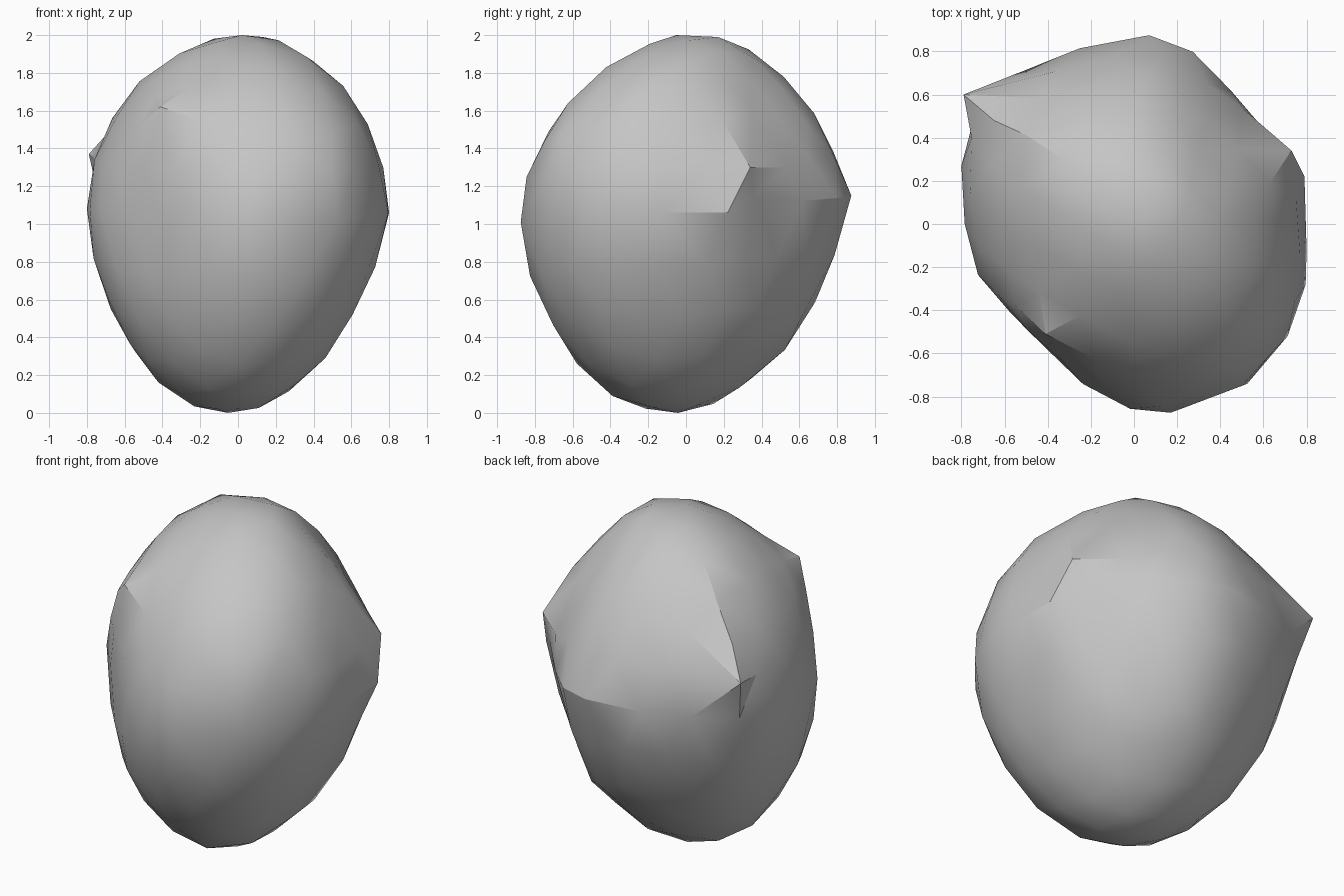
import bpy
import bmesh
import math
from mathutils import Vector

cube = bpy.data.objects.get("Cube")
if cube:
    bpy.data.objects.remove(cube, do_unlink=True)

# Plan outline of the boulder at its widest level
outline = [(0.78, 0.0), (0.78, 0.2), (0.69, 0.36), (0.49, 0.55), (0.27, 0.79),
           (0.07, 0.88), (-0.2, 0.83), (-0.45, 0.73), (-0.69, 0.59), (-0.77, 0.42),
           (-0.8, 0.27), (-0.78, -0.02), (-0.66, -0.35), (-0.55, -0.55),
           (-0.35, -0.67), (-0.04, -0.84), (0.17, -0.88), (0.48, -0.78),
           (0.65, -0.63), (0.76, -0.4), (0.8, -0.12)]
polar = sorted((math.atan2(y, x) % math.tau, math.hypot(x, y)) for x, y in outline)
polar = [(polar[-1][0] - math.tau, polar[-1][1])] + polar + [(polar[0][0] + math.tau, polar[0][1])]


def plan_radius(angle):
    angle %= math.tau
    for (a0, r0), (a1, r1) in zip(polar, polar[1:]):
        if a0 <= angle <= a1:
            return r0 + (r1 - r0) * (angle - a0) / max(a1 - a0, 1e-6)
    return polar[0][1]


def shape_point(n):
    """Turn a point of the unit sphere into a point of the lopsided egg."""
    angle = math.atan2(n.y, n.x)
    reach = plan_radius(angle)
    if n.z < 0:
        reach *= 1 - 0.09 * min(1, -1.5 * n.z)
    else:
        # The upper back slopes away
        back = 0.8 * math.sin(angle) + 0.45 * math.cos(angle)
        reach *= 1 - 0.33 * n.z * max(0, back)
    x, y = n.x * reach, n.y * reach
    z = 1.08 + n.z * (0.92 if n.z > 0 else 1.08) + 0.07 * y
    x += 0.05 * (z - 1.08)
    y += 0.04 * (z - 1.08)
    # Worn flat side
    excess = -0.69 - (x + y) / math.sqrt(2)
    if excess > 0:
        x += 0.65 * excess
        y += 0.65 * excess
    return Vector((x, y, z))


placed = set()


def pull(bm, target, spread):
    """Drag the nearest free vertex to a target, with a soft falloff around it."""
    target = Vector(target)
    free = [v for v in bm.verts if v not in placed]
    nearest = min(free, key=lambda v: (v.co - target).length)
    start = nearest.co.copy()
    placed.add(nearest)
    for v in free:
        v.co += (target - start) * math.exp(-((v.co - start).length / spread) ** 2)


bm = bmesh.new()
bmesh.ops.create_icosphere(bm, subdivisions=3, radius=1)
for v in bm.verts:
    v.co = shape_point(v.co.normalized())

pulls = [
    # Widest points and blunt crown
    ((-0.8, 0.27, 1.08), 0.2), ((0.8, -0.12, 1.06), 0.2),
    ((0.07, 0.875, 1.15), 0.2), ((0.17, -0.875, 1.01), 0.2),
    ((0.02, -0.05, 2.0), 0.15), ((0.13, 0.17, 1.99), 0.15),
    # Jutting corner
    ((-0.79, 0.6, 1.37), 0.16),
    # Overhanging lip with a hollow under it
    ((0.73, 0.34, 1.3), 0.17), ((0.51, 0.53, 1.3), 0.12),
    ((0.79, 0.22, 1.06), 0.1), ((0.67, 0.36, 1.15), 0.06),
    # Front ridge, shoulder above the flat side, and lower back bulge
    ((0.5, -0.75, 1.24), 0.15), ((0.5, -0.66, 1.48), 0.12),
    ((-0.41, -0.51, 1.62), 0.19), ((0.31, 0.47, 0.43), 0.22),
]
for target, spread in pulls:
    pull(bm, target, spread)
bmesh.ops.recalc_face_normals(bm, faces=bm.faces)

mesh = bpy.data.meshes.new("boulder")
bm.to_mesh(mesh)
bm.free()
boulder = bpy.data.objects.new("boulder", mesh)
bpy.context.collection.objects.link(boulder)

# Plain grey stone
stone = bpy.data.materials.new("grey_stone")
stone.use_nodes = True
colour = (0.56, 0.56, 0.56, 1)
stone.diffuse_color = colour
stone.node_tree.nodes["Principled BSDF"].inputs["Base Color"].default_value = colour
mesh.materials.append(stone)

bpy.ops.object.select_all(action="DESELECT")
boulder.select_set(True)
bpy.context.view_layer.objects.active = boulder
bpy.ops.object.shade_smooth_by_angle(angle=math.radians(25))
